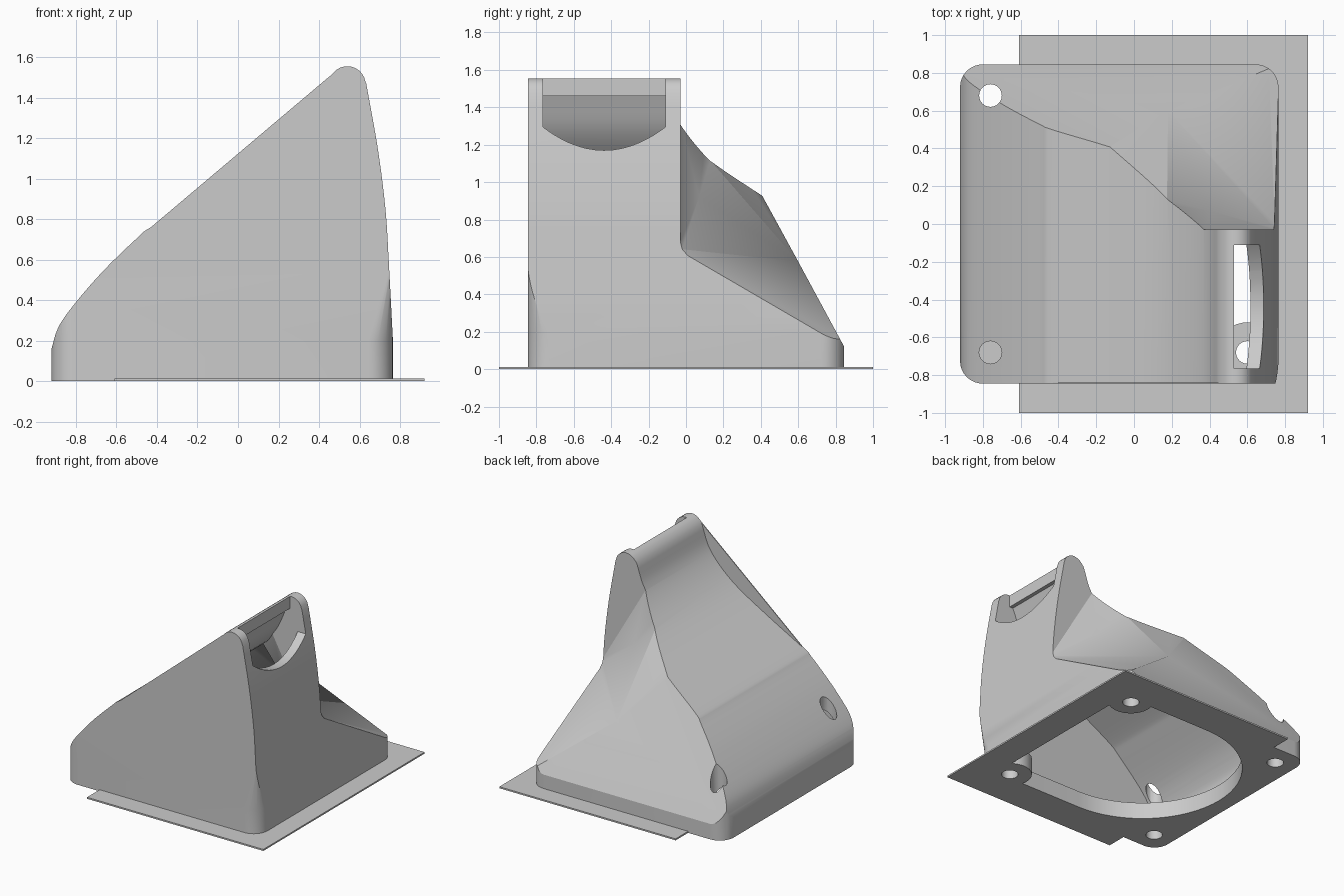
import bpy, bmesh
from math import sin, cos, pi, radians
from mathutils import Vector

if "Cube" in bpy.data.objects:
    bpy.data.objects.remove(bpy.data.objects["Cube"])


def mesh_obj(name, verts, faces):
    me = bpy.data.meshes.new(name)
    bm = bmesh.new()
    vs = [bm.verts.new(v) for v in verts]
    for f in faces:
        bm.faces.new([vs[i] for i in f])
    bmesh.ops.recalc_face_normals(bm, faces=bm.faces[:])
    bm.to_mesh(me)
    bm.free()
    ob = bpy.data.objects.new(name, me)
    bpy.context.collection.objects.link(ob)
    return ob


def loft(name, rings):
    n = len(rings[0])
    faces = [list(range(n)), list(range(n * (len(rings) - 1), n * len(rings)))]
    for k in range(len(rings) - 1):
        for i in range(n):
            j = (i + 1) % n
            faces.append([k * n + i, k * n + j, k * n + n + j, k * n + n + i])
    return mesh_obj(name, [v for r in rings for v in r], faces)


def prism(name, pts, axis, a, b):
    def place(p, t):
        return {'x': (t, p[0], p[1]), 'y': (p[0], t, p[1]), 'z': (p[0], p[1], t)}[axis]
    return loft(name, [[place(p, t) for p in pts] for t in (a, b)])


def box(name, lo, hi):
    return prism(name, [(lo[0], lo[1]), (hi[0], lo[1]), (hi[0], hi[1]), (lo[0], hi[1])], 'z', lo[2], hi[2])


def arc(cx, cy, r, a0, a1, n):
    return [(cx + r * cos(radians(a0 + (a1 - a0) * i / n)),
             cy + r * sin(radians(a0 + (a1 - a0) * i / n))) for i in range(n + 1)]


def spline(pts, n=5):
    p = [Vector(q) for q in pts]
    p = [2 * p[0] - p[1]] + p + [2 * p[-1] - p[-2]]
    out = []
    for i in range(1, len(p) - 2):
        a, b, c, d = p[i - 1:i + 3]
        for k in range(n):
            t = k / n
            out.append(tuple(0.5 * (2 * b + (c - a) * t + (2 * a - 5 * b + 4 * c - d) * t * t
                                    + (3 * b - a - 3 * c + d) * t ** 3)))
    return out + [tuple(p[-2])]


def boolean(ob, cutter, op):
    m = ob.modifiers.new('cut', 'BOOLEAN')
    m.operation, m.solver, m.object = op, 'EXACT', cutter
    bpy.context.view_layer.update()
    dg = bpy.context.evaluated_depsgraph_get()
    me = bpy.data.meshes.new_from_object(ob.evaluated_get(dg))
    ob.modifiers.clear()
    ob.data = me


def use(ob, cutter, op='DIFFERENCE'):
    boolean(ob, cutter, op)
    bpy.data.objects.remove(cutter)


# Envelope: tall front half joined to the faceted rear slope
def envelope(dy, dz, y_front, y_join, x_wall):
    pts = [(-1, -.03, 1.734), (-1, .85, .112), (.66, .85, .112), (x_wall, .85, .112),
           (.18, .6, .575), (-.13, .406, .93), (.175, .13, 1.115), (.40, .07, .92),
           (x_wall, -.03, .61), (.37, -.03, 1.31)]
    L0, L1, R0, R1, A, E, D, C, B, G, L0i, Bi, Gi = range(13)
    pts += [(x, -.2, z) for x, y, z in (pts[L0], pts[B], pts[G])]
    pts = [(x, y + dy, z + dz) for x, y, z in pts]
    pts += [(-1, -.2 + dy, -.1), (-1, .85 + dy, -.1), (x_wall, .85 + dy, -.1),
            (x_wall, -.03 + dy, -.1), (x_wall, -.2 + dy, -.1)]
    F0, F1, F2, F3, F4 = range(13, 18)
    faces = [(L0, L1, E), (L1, R0, A), (L1, A, E), (A, R0, R1), (A, R1, B), (E, A, D),
             (D, A, C), (C, A, B), (G, D, C), (G, C, B), (L0, E, D), (L0, D, G),
             (L0, G, Gi, L0i), (G, B, Bi), (G, Bi, Gi), (L0i, Gi, Bi, F4, F0),
             (L0i, F0, F1, L1, L0), (L1, F1, F2, R1, R0), (B, R1, F2, F3),
             (Bi, B, F3, F4), (F0, F4, F3, F2, F1)]
    ob = mesh_obj('rear_envelope', pts, faces)
    use(ob, box('tall_envelope', (-1.1, y_front, -.2), (1.1, y_join, 2)), 'UNION')
    return ob


# Rounded footprint; the front right corner sharpens with height
def footprint(z, r_corner):
    out = []
    for sx, sy, a in ((1, 1, 0), (-1, 1, 90), (-1, -1, 180), (1, -1, 270)):
        r = r_corner if (sx, sy) == (1, -1) else .12
        out += arc(-.078 + sx * (.843 - r), sy * (.845 - r), r, a, a + 90, 8)
    return [(x, y, z) for x, y in out]


# Duct body from its side profile
profile = ([(-.921, 0)]
           + spline([(-.921, .16), (-.885, .27), (-.80, .39), (-.66, .55), (-.5, .705), (-.43, .76),
                     (-.13, .925), (.175, 1.11), (.37, 1.305), (.45, 1.5)])
           + arc(.54, 1.465, .09, 140, 10, 10)
           + spline([(.633, 1.47), (.69, 1.15), (.728, .85), (.745, .58), (.765, .2)])
           + [(.765, 0)])
body = prism('duct_body', profile, 'y', -.9, .9)
use(body, envelope(0, 0, -1, -.03, .78), 'INTERSECT')
use(body, loft('footprint', [footprint(-.05, .12), footprint(.2, .12),
                             footprint(.6, .004), footprint(1.8, .004)]), 'INTERSECT')

# Air cavity
inner = (spline([(-.84, .13), (-.82, .22), (-.72, .38), (-.5, .60), (-.4, .68), (-.1, .85),
                 (.2, 1.04), (.4, 1.25), (.50, 1.46)])
         + spline([(.565, 1.46), (.62, 1.15), (.66, .85), (.68, .55), (.69, .13)]))
cavity = prism('cavity', inner, 'y', -.765, .9)
use(cavity, envelope(-.08, -.08, -1, -.11, .75), 'INTERSECT')
use(body, cavity)

# Outlet window at the top of the right wall
window = [(-.11, 1.8), (-.765, 1.8)] + [
    (-.4375 - .3275 * cos(pi * i / 20), 1.17 + .125 * cos(pi * i / 20) ** 2) for i in range(21)]
use(body, prism('window', window, 'x', .53, 1))

# Fan opening: half circle on the left, square with screw bosses on the right
half = arc(.6, .68, .16, 305, 165, 10)
opening = (arc(-.08, 0, .72, 90, 270, 32)
           + [(x, -y) for x, y in half[::-1]] + half)


def fan_opening():
    return prism('opening', opening, 'z', -.1, .16)


def screw_hole(x, y, a, b):
    return prism('screw_hole', arc(x, y, .06, 0, 345, 23), 'z', a, b)


use(body, fan_opening())
for x, y, a, b in ((.6, .68, -.1, .2), (.6, -.68, -.1, .2), (-.76, .68, -.1, .7),
                   (-.76, -.68, -.1, .1), (-.76, -.68, .14, .8)):
    use(body, screw_hole(x, y, a, b))

# Thin fin closing the straight upper edge of the front side
fin = prism('side_fin', [(-.45, .74), (-.43, .76), (.452, 1.505), (.48, 1.48), (.37, 1.2), (-.1, .88)],
            'y', -.845, -.838)

# Thin base plate
plate = box('base_plate', (-.61, -1, 0), (.92, 1, .012))
use(plate, fan_opening())
for y in (.68, -.68):
    use(plate, screw_hole(.6, y, -.1, .2))

for ob in (body, fin, plate):
    bpy.ops.object.select_all(action='DESELECT')
    ob.select_set(True)
    bpy.context.view_layer.objects.active = ob
    bpy.ops.object.shade_smooth_by_angle(angle=radians(25))
